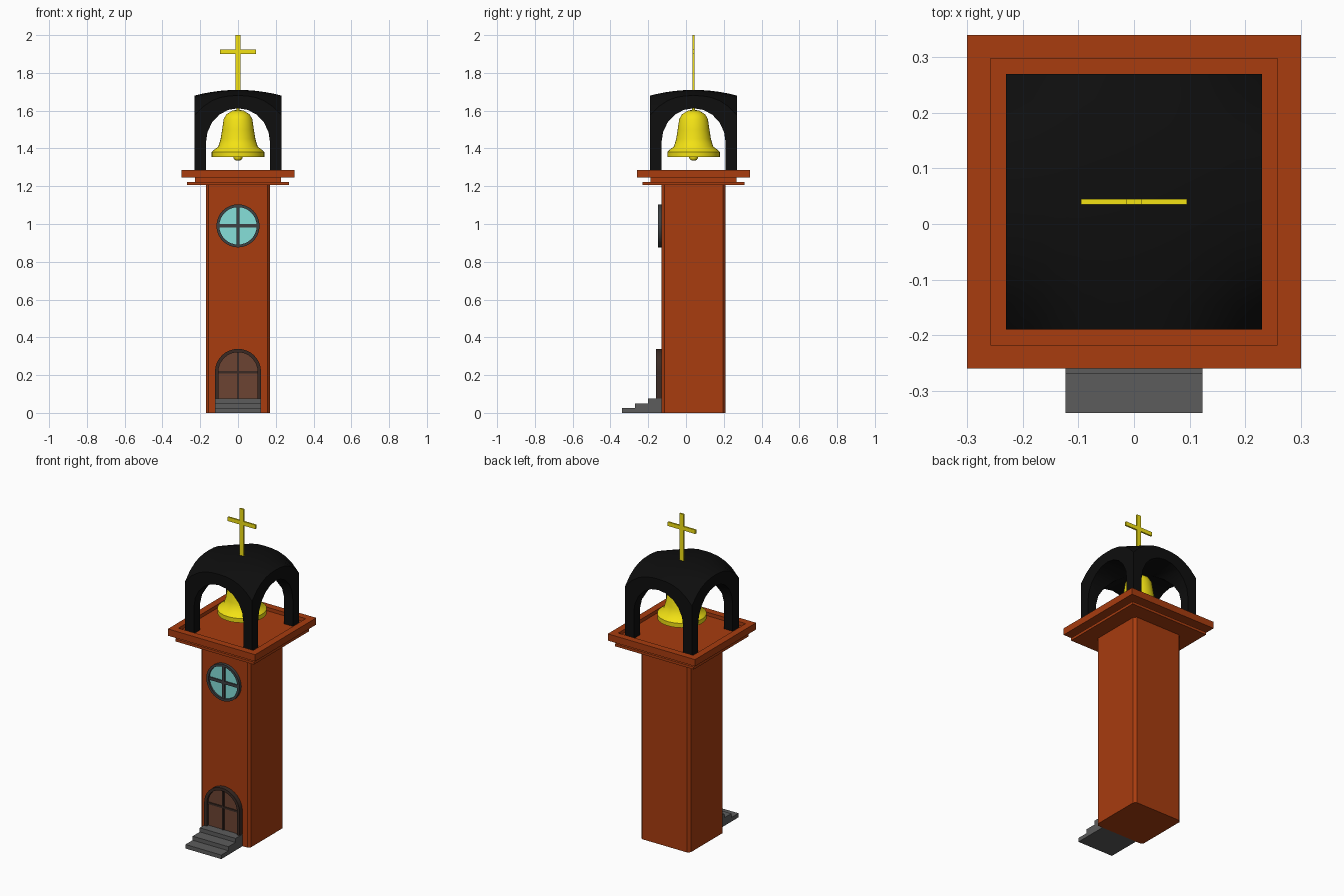
import bpy, bmesh, math
from mathutils import Matrix, Vector

if "Cube" in bpy.data.objects:
    bpy.data.objects.remove(bpy.data.objects["Cube"])

CY = 0.04  # tower axis in y


def material(name, r, g, b):
    m = bpy.data.materials.new(name)
    lin = [(c / 255 / 12.92) if c < 11 else ((c / 255 + 0.055) / 1.055) ** 2.4 for c in (r, g, b)]
    m.diffuse_color = (*lin, 1)
    m.use_nodes = True
    m.node_tree.nodes["Principled BSDF"].inputs["Base Color"].default_value = m.diffuse_color
    return m


BRICK = material("brick", 168, 60, 15)
BLACK = material("black", 14, 14, 14)
GOLD = material("gold", 243, 226, 20)
STONE = material("stone", 92, 92, 92)
FRAME = material("window_frame", 62, 66, 68)
GLASS = material("glass", 134, 224, 218)
WOOD = material("wood", 108, 68, 50)
DARKWOOD = material("dark_wood", 58, 42, 36)


def finish(name, bm, mat, smooth=None):
    bmesh.ops.recalc_face_normals(bm, faces=bm.faces)
    me = bpy.data.meshes.new(name)
    bm.to_mesh(me)
    bm.free()
    ob = bpy.data.objects.new(name, me)
    bpy.context.collection.objects.link(ob)
    if mat:
        me.materials.append(mat)
    if smooth:
        shade(ob, smooth)
    return ob


def shade(ob, angle):
    bpy.ops.object.select_all(action='DESELECT')
    ob.select_set(True)
    bpy.context.view_layer.objects.active = ob
    bpy.ops.object.shade_smooth_by_angle(angle=math.radians(angle))


def box_bm(x0, x1, y0, y1, z0, z1):
    bm = bmesh.new()
    bmesh.ops.create_cube(bm, size=1)
    bmesh.ops.scale(bm, vec=(x1 - x0, y1 - y0, z1 - z0), verts=bm.verts)
    bmesh.ops.translate(bm, vec=((x0 + x1) / 2, (y0 + y1) / 2, (z0 + z1) / 2), verts=bm.verts)
    return bm


def box(name, x0, x1, y0, y1, z0, z1, mat):
    return finish(name, box_bm(x0, x1, y0, y1, z0, z1), mat)


def slab(name, half, z0, z1, mat):
    return box(name, -half, half, CY - half, CY + half, z0, z1, mat)


def prism(name, pts, y0, y1, mat, rot=None):
    """Extrude an (x, z) outline along y."""
    bm = bmesh.new()
    f = bm.faces.new([bm.verts.new((x, y0, z)) for x, z in pts])
    ext = bmesh.ops.extrude_face_region(bm, geom=[f])
    vs = [v for v in ext["geom"] if isinstance(v, bmesh.types.BMVert)]
    bmesh.ops.translate(bm, vec=(0, y1 - y0, 0), verts=vs)
    if rot:
        bmesh.ops.transform(bm, matrix=rot, verts=bm.verts)
    return finish(name, bm, mat)


def ring(name, outer, inner, y0, y1, mat):
    """Frame between two matching (x, z) outlines."""
    bm = bmesh.new()
    loops = [[bm.verts.new((x, y, z)) for x, z in o]
             for o, y in ((outer, y0), (inner, y0), (inner, y1), (outer, y1))]
    n = len(outer)
    for k in range(4):
        a, b = loops[k], loops[(k + 1) % 4]
        for i in range(n):
            j = (i + 1) % n
            bm.faces.new((a[i], a[j], b[j], b[i]))
    return finish(name, bm, mat, 30)


def arch(half, bottom, spring, rise, n=16):
    arc = [(half * math.cos(math.pi * i / n), spring + rise * math.sin(math.pi * i / n)) for i in range(n + 1)]
    return arc + [(-half, bottom), (half, bottom)]


def circle(r, z, n=32):
    return [(r * math.cos(2 * math.pi * i / n), z + r * math.sin(2 * math.pi * i / n)) for i in range(n)]


def lathe(name, profile, mat, n=32):
    bm = bmesh.new()
    vs = [bm.verts.new((r, CY, z)) for r, z in profile]
    es = [bm.edges.new(p) for p in zip(vs, vs[1:])]
    bmesh.ops.spin(bm, geom=vs + es, cent=(0, CY, 0), axis=(0, 0, 1), angle=2 * math.pi, steps=n)
    bmesh.ops.remove_doubles(bm, verts=bm.verts, dist=1e-5)
    return finish(name, bm, mat, 40)


# Tower shaft with chamfered vertical corners
bm = box_bm(-0.17, 0.17, CY - 0.17, CY + 0.17, 0, 1.21)
upright = [e for e in bm.edges if abs(e.verts[0].co.z - e.verts[1].co.z) > 1]
bmesh.ops.bevel(bm, geom=upright, offset=0.015, segments=1, affect='EDGES')
finish("tower_shaft", bm, BRICK)

# Stepped cornice, the top slab with a recessed floor
slab("cornice_lower", 0.27, 1.206, 1.222, BRICK)
slab("cornice_middle", 0.228, 1.222, 1.245, BRICK)
bm = box_bm(-0.3, 0.3, CY - 0.3, CY + 0.3, 1.245, 1.287)
top = max(bm.faces, key=lambda f: f.calc_center_median().z)
bmesh.ops.inset_region(bm, faces=[top], thickness=0.06)
ext = bmesh.ops.extrude_face_region(bm, geom=[top])
bmesh.ops.translate(bm, vec=(0, 0, -0.022), verts=[v for v in ext["geom"] if isinstance(v, bmesh.types.BMVert)])
if top.is_valid:
    bm.faces.remove(top)
finish("cornice_top", bm, BRICK)

# Canopy: domed square block, cut by two crossing arches
bm = bmesh.new()
bmesh.ops.create_grid(bm, x_segments=10, y_segments=10, size=0.23)
for v in bm.verts:
    u, w = v.co.x / 0.23, v.co.y / 0.23
    v.co.z = 1.71 - 0.03 * (u * u + w * w) - 0.075 * abs(u * w) ** 3
ext = bmesh.ops.extrude_face_region(bm, geom=bm.faces[:])
for v in ext["geom"]:
    if isinstance(v, bmesh.types.BMVert):
        v.co.z = 1.265
bmesh.ops.translate(bm, vec=(0, CY, 0), verts=bm.verts)
canopy = finish("belfry_canopy", bm, BLACK)
turn = Matrix.Translation((0, CY, 0)) @ Matrix.Rotation(math.pi / 2, 4, 'Z') @ Matrix.Translation((0, -CY, 0))
for k, rot in enumerate((None, turn)):
    cut = prism("arch_cutter", arch(0.17, 1.2 - 0.02 * k, 1.43, 0.183, 10), CY - 0.4, CY + 0.4, None, rot)
    mod = canopy.modifiers.new("arch", 'BOOLEAN')
    mod.operation = 'DIFFERENCE'
    mod.solver = 'EXACT'
    mod.object = cut
    bpy.context.view_layer.objects.active = canopy
    bpy.ops.object.modifier_apply(modifier=mod.name)
    bpy.data.objects.remove(cut)
shade(canopy, 30)

# Bell, clapper and hanger
lathe("bell", [(0, 1.606), (0.03, 1.600), (0.062, 1.580), (0.076, 1.555), (0.084, 1.50), (0.092, 1.45),
               (0.104, 1.41), (0.128, 1.392), (0.139, 1.382), (0.139, 1.355), (0.12, 1.355),
               (0.09, 1.40), (0.07, 1.54), (0, 1.57)], GOLD)
lathe("bell_clapper", [(0, 1.56), (0.01, 1.56), (0.01, 1.375), (0.022, 1.37), (0.024, 1.35),
                       (0.016, 1.338), (0, 1.336)], GOLD, 16)
lathe("bell_hanger", [(0, 1.64), (0.008, 1.64), (0.008, 1.60), (0, 1.60)], GOLD, 12)

# Cross on the canopy
box("cross_upright", -0.014, 0.014, CY - 0.005, CY + 0.005, 1.69, 2.0, GOLD)
for s, side in ((-1, "left"), (1, "right")):
    a, b = sorted((s * 0.014, s * 0.095))
    box("cross_arm_" + side, a, b, CY - 0.005, CY + 0.005, 1.90, 1.925, GOLD)

# Round window
WZ = 0.99
prism("window_glass", circle(0.106, WZ), -0.137, -0.125, GLASS)
ring("window_rim", circle(0.114, WZ), circle(0.099, WZ), -0.148, -0.125, FRAME)
box("window_bar_vertical", -0.009, 0.009, -0.145, -0.13, WZ - 0.1, WZ + 0.1, FRAME)
box("window_bar_horizontal", -0.1, 0.1, -0.144, -0.13, WZ - 0.009, WZ + 0.009, FRAME)

# Arched door
prism("door_panel", arch(0.112, 0.06, 0.217, 0.112), -0.143, -0.125, WOOD)
ring("door_frame", arch(0.122, 0.05, 0.217, 0.122), arch(0.104, 0.07, 0.217, 0.104), -0.158, -0.125, DARKWOOD)
box("door_bar_vertical", -0.006, 0.006, -0.15, -0.13, 0.07, 0.322, DARKWOOD)
box("door_bar_horizontal", -0.105, 0.105, -0.149, -0.13, 0.209, 0.221, DARKWOOD)

# Entrance steps
for i, y in enumerate((-0.34, -0.27, -0.2)):
    box(f"step_{i + 1}", -0.123, 0.123, y, -0.13, 0.025 * i, 0.025 * (i + 1), STONE)
